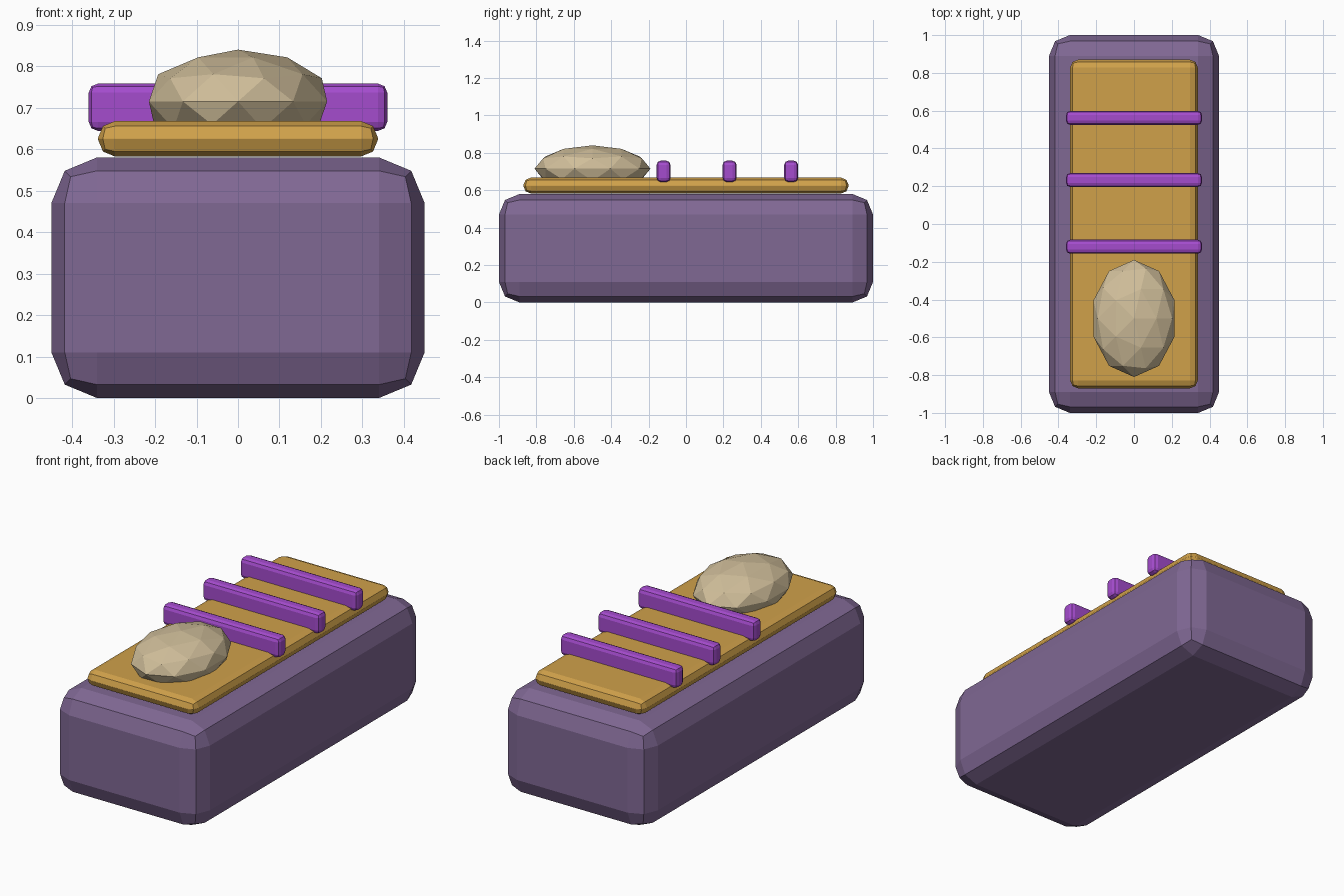
import bpy

if "Cube" in bpy.data.objects:
    bpy.data.objects.remove(bpy.data.objects["Cube"])


def material(name, srgb):
    mat = bpy.data.materials.new(name)
    linear = [((c / 255 + 0.055) / 1.055) ** 2.4 for c in srgb]
    mat.diffuse_color = (*linear, 1.0)
    mat.use_nodes = True
    mat.node_tree.nodes["Principled BSDF"].inputs["Base Color"].default_value = mat.diffuse_color
    return mat


def bevelled_box(name, size, centre, bevel, mat):
    bpy.ops.mesh.primitive_cube_add(size=1, location=centre)
    obj = bpy.context.object
    obj.name = name
    obj.scale = size
    bpy.ops.object.transform_apply(location=False, rotation=False, scale=True)
    mod = obj.modifiers.new("rounded_edges", 'BEVEL')
    mod.width = bevel
    mod.segments = 2
    mod.limit_method = 'NONE'
    obj.data.materials.append(mat)
    return obj


purple_grey = material("muted_purple", (128, 104, 148))
ochre = material("ochre", (208, 161, 74))
violet = material("bright_violet", (165, 76, 206))
sand = material("sand", (208, 190, 154))

# Main block and the thin mat on top of it
bevelled_box("base_block", (0.90, 2.0, 0.58), (0, 0, 0.29), 0.11, purple_grey)
bevelled_box("mat", (0.676, 1.74, 0.086), (0, 0, 0.625), 0.042, ochre)

# Cross straps
for i, y in enumerate((-0.12, 0.233, 0.562)):
    bevelled_box(f"strap_{i + 1}", (0.72, 0.074, 0.114), (0, y, 0.701), 0.022, violet)

# Faceted pillow
bpy.ops.mesh.primitive_ico_sphere_add(subdivisions=2, radius=1, location=(0, -0.5, 0.715))
pillow = bpy.context.object
pillow.name = "pillow"
pillow.scale = (0.226, 0.31, 0.125)
bpy.ops.object.transform_apply(location=False, rotation=False, scale=True)
pillow.data.materials.append(sand)
